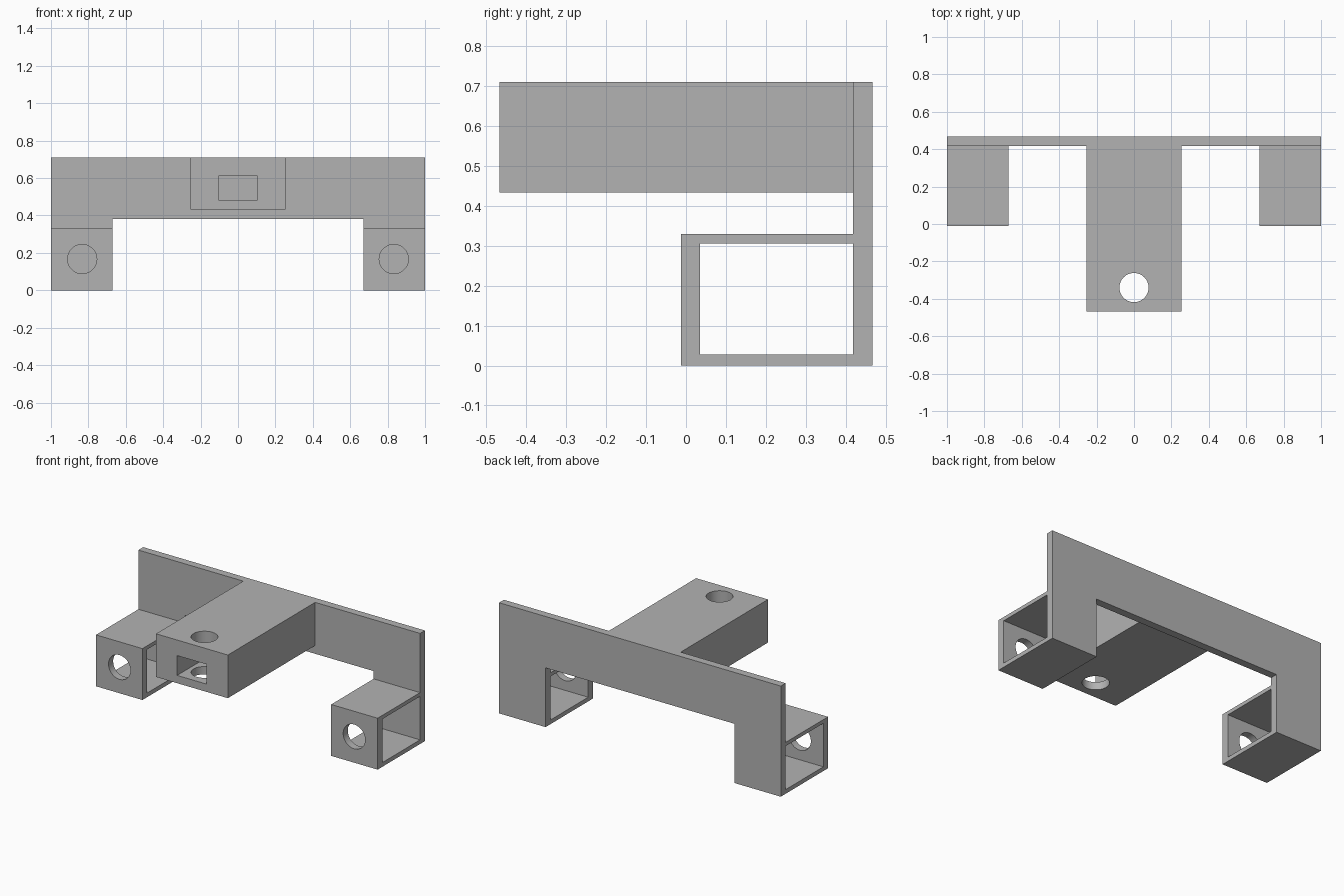
import bpy
import bmesh
import math
from mathutils import Vector

cube = bpy.data.objects.get("Cube")
if cube:
    bpy.data.objects.remove(cube, do_unlink=True)

grey = bpy.data.materials.new("plain grey")
grey.use_nodes = True
grey.diffuse_color = (0.45, 0.45, 0.45, 1)
grey.node_tree.nodes["Principled BSDF"].inputs["Base Color"].default_value = (0.45, 0.45, 0.45, 1)

FRONT, PLATE_FRONT, BACK = -0.467, 0.418, 0.467
TOP, BOX_FRONT, BOX_TOP, BOX_IN = 0.71, -0.012, 0.33, 0.67
HOLE_R = 0.078


def extrude(name, points, offset):
    """Solid made by sweeping a closed outline along an offset."""
    bm = bmesh.new()
    face = bm.faces.new([bm.verts.new(p) for p in points])
    swept = bmesh.ops.extrude_face_region(bm, geom=[face])["geom"]
    verts = [v for v in swept if isinstance(v, bmesh.types.BMVert)]
    bmesh.ops.translate(bm, verts=verts, vec=Vector(offset))
    bmesh.ops.recalc_face_normals(bm, faces=bm.faces)
    mesh = bpy.data.meshes.new(name)
    bm.to_mesh(mesh)
    bm.free()
    mesh.materials.append(grey)
    obj = bpy.data.objects.new(name, mesh)
    bpy.context.collection.objects.link(obj)
    return obj


def block(name, x, y, z):
    outline = [(x[0], y[0], z[0]), (x[1], y[0], z[0]), (x[1], y[0], z[1]), (x[0], y[0], z[1])]
    return extrude(name, outline, (0, y[1] - y[0], 0))


def rod(location, depth, rotation=(0, 0, 0)):
    bpy.ops.mesh.primitive_cylinder_add(vertices=64, radius=HOLE_R, depth=depth,
                                        location=location, rotation=rotation)
    obj = bpy.context.object
    obj.data.materials.append(grey)
    return obj


def cut(target, cutter):
    mod = target.modifiers.new("cut", "BOOLEAN")
    mod.operation, mod.solver, mod.object = "DIFFERENCE", "EXACT", cutter
    cutter.hide_render = True
    select(target)
    bpy.ops.object.modifier_apply(modifier=mod.name)
    bpy.data.objects.remove(cutter, do_unlink=True)


def select(obj):
    bpy.ops.object.select_all(action="DESELECT")
    obj.select_set(True)
    bpy.context.view_layer.objects.active = obj


# Back plate with two legs
half = [(1, 0), (1, TOP)]
notch = [(BOX_IN, 0.38), (BOX_IN, 0)]
outline = half + [(-x, z) for x, z in half[::-1] + notch[::-1]] + notch
back_plate = extrude("back_plate", [(x, PLATE_FRONT, z) for x, z in outline],
                     (0, BACK - PLATE_FRONT, 0))

# Open-sided foot brackets with a round hole in the front wall
profile = [(PLATE_FRONT, 0), (BOX_FRONT, 0), (BOX_FRONT, BOX_TOP), (PLATE_FRONT, BOX_TOP),
           (PLATE_FRONT, 0.306), (0.035, 0.306), (0.035, 0.027), (PLATE_FRONT, 0.027)]
parts = [back_plate]
for side, name in ((1, "left_bracket"), (-1, "right_bracket")):
    bracket = extrude(name, [(side * BOX_IN, y, z) for y, z in profile],
                      (side * (1 - BOX_IN), 0, 0))
    cut(bracket, rod((side * 0.833, 0.01, 0.167), 0.2, (math.pi / 2, 0, 0)))
    parts.append(bracket)

# Hollow centre arm with a vertical hole near its tip
arm = block("centre_arm", (-0.255, 0.255), (FRONT, PLATE_FRONT), (0.433, TOP))
cut(arm, block("arm_slot", (-0.105, 0.105), (FRONT - 0.1, PLATE_FRONT + 0.1), (0.483, 0.61)))
cut(arm, rod((0, -0.34, 0.57), 0.6))
parts.append(arm)

for part in parts:
    select(part)
    bpy.ops.object.shade_smooth_by_angle(angle=math.radians(30))
